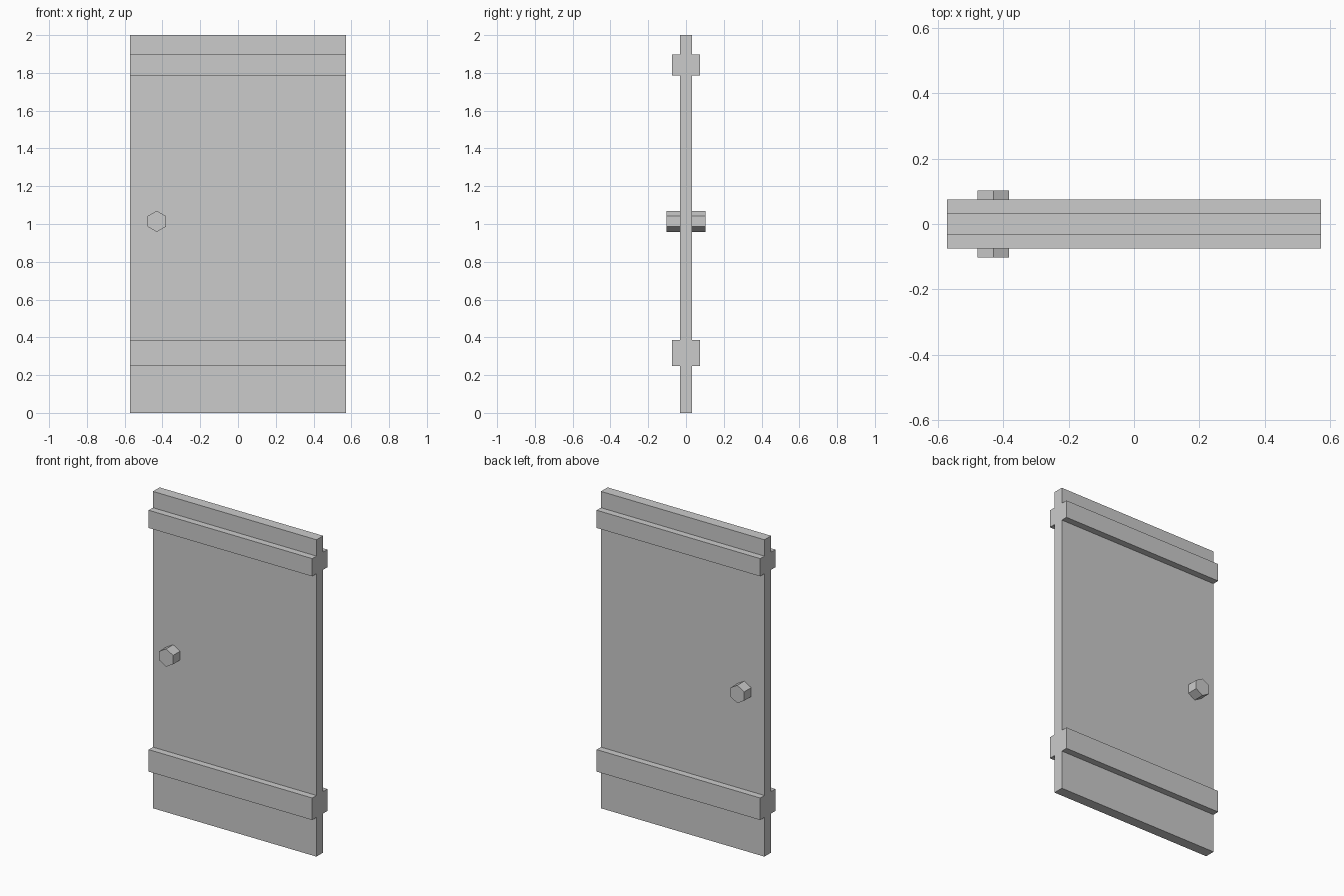
import bpy, bmesh, math
from mathutils import Vector

if "Cube" in bpy.data.objects:
    bpy.data.objects.remove(bpy.data.objects["Cube"])

HALF_W = 0.571                  # half width of the door
PANEL, RAIL, KNOB = 0.033, 0.075, 0.103   # half depths along y


def prism(name, points, direction):
    """Extrude a closed outline along a direction into a solid object."""
    bm = bmesh.new()
    face = bm.faces.new([bm.verts.new(p) for p in points])
    ext = bmesh.ops.extrude_face_region(bm, geom=[face], use_keep_orig=True)
    verts = [g for g in ext["geom"] if isinstance(g, bmesh.types.BMVert)]
    bmesh.ops.translate(bm, verts=verts, vec=Vector(direction))
    bmesh.ops.recalc_face_normals(bm, faces=bm.faces)
    mesh = bpy.data.meshes.new(name)
    bm.to_mesh(mesh)
    bm.free()
    obj = bpy.data.objects.new(name, mesh)
    bpy.context.collection.objects.link(obj)
    return obj


# Door slab with two cross rails on each face: one side profile swept across x
half = [(PANEL, 0)]
for low, high in ((0.247, 0.386), (1.785, 1.897)):
    half += [(PANEL, low), (RAIL, low), (RAIL, high), (PANEL, high)]
half.append((PANEL, 2))
outline = half + [(-y, z) for y, z in reversed(half)]
prism("door_panel", [(-HALF_W, y, z) for y, z in outline], (2 * HALF_W, 0, 0))

# Hexagonal knobs, point up, on front and back
for name, side in (("front_knob", -1), ("back_knob", 1)):
    ring = [(-0.43 + 0.056 * math.sin(i * math.pi / 3), side * PANEL,
             1.014 + 0.056 * math.cos(i * math.pi / 3)) for i in range(6)]
    prism(name, ring, (0, side * (KNOB - PANEL), 0))
